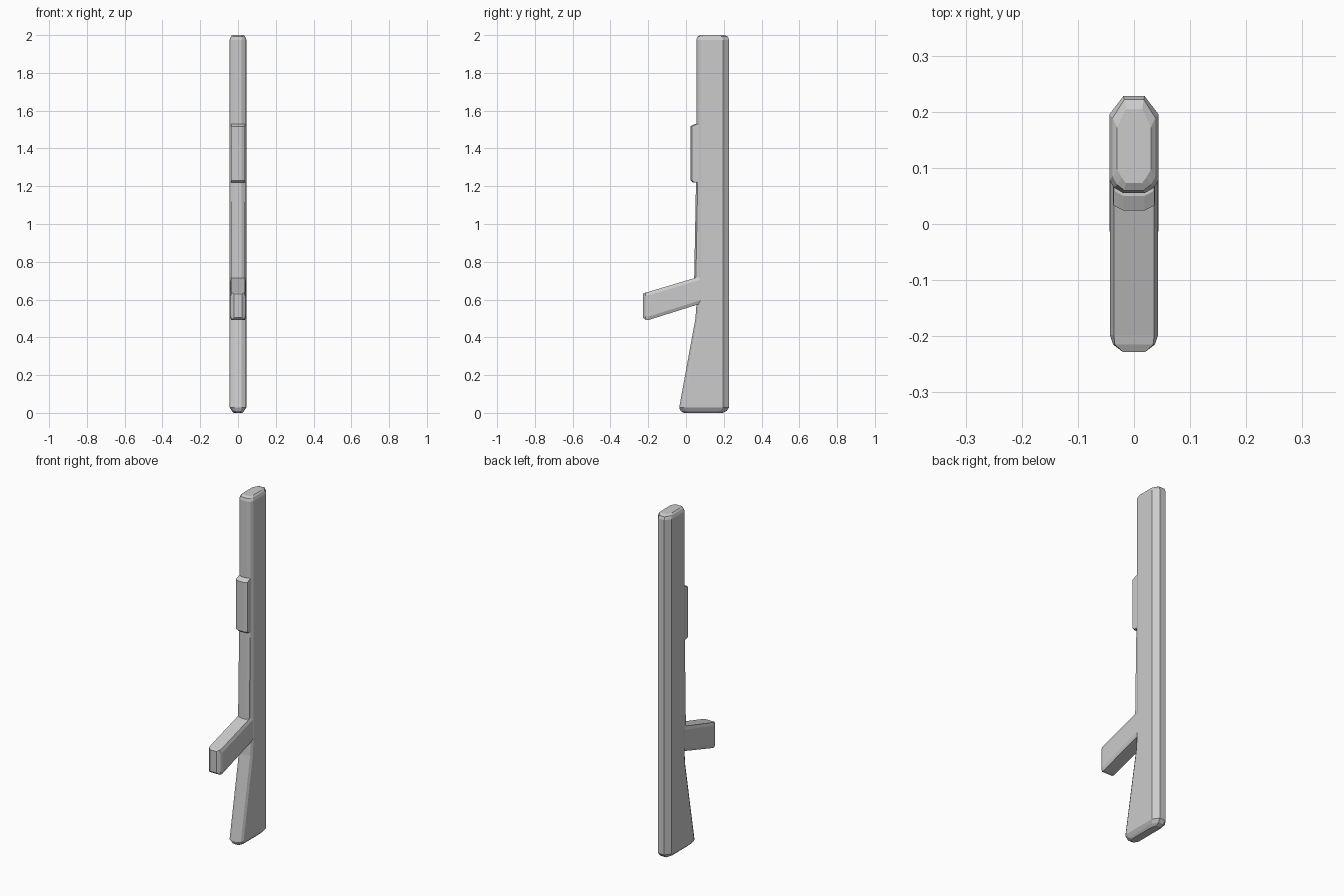
import bpy
import bmesh

if "Cube" in bpy.data.objects:
    bpy.data.objects.remove(bpy.data.objects["Cube"])


def loft(name, rings):
    """Skin a closed, capped, flat-shaded solid through rings of points."""
    bm = bmesh.new()
    loops = [[bm.verts.new(p) for p in ring] for ring in rings]
    for a, b in zip(loops, loops[1:]):
        n = len(a)
        for i in range(n):
            j = (i + 1) % n
            bm.faces.new((a[i], a[j], b[j], b[i]))
    bm.faces.new(loops[0])
    bm.faces.new(loops[-1])
    bmesh.ops.recalc_face_normals(bm, faces=bm.faces[:])
    mesh = bpy.data.meshes.new(name)
    bm.to_mesh(mesh)
    bm.free()
    obj = bpy.data.objects.new(name, mesh)
    bpy.context.collection.objects.link(obj)
    return obj


def mirrored(half):
    """Close a half section (x > 0) by mirroring it over x = 0."""
    return half + [(-x, v) for x, v in reversed(half)]


def body_ring(z, front, back=0.228, inset=0.0):
    half = [(0.019 - inset * 0.3, front), (0.036 - inset, front + 0.010),
            (0.044 - inset, front + 0.024), (0.044 - inset, back - 0.033),
            (0.019 - inset * 0.3, back)]
    return [(x, y, z) for x, y in mirrored(half)]


def grip_ring(y, low, high, edge, side):
    half = [(edge, low), (side, low + 0.018), (side, high - 0.018), (edge, high)]
    return [(x, y, z) for x, z in mirrored(half)]


def strip_ring(z, front, inner, outer, back=0.10):
    half = [(inner, front), (outer, front + 0.009), (outer, back)]
    return [(x, y, z) for x, y in mirrored(half)]


# Long body with flared lower end
loft("body_and_stock", [
    body_ring(0.0, -0.012, 0.195, 0.022),
    body_ring(0.010, -0.028, 0.215, 0.012),
    body_ring(0.028, -0.036),
    body_ring(0.50, 0.050),
    body_ring(0.57, 0.055),
    body_ring(1.975, 0.055),
    body_ring(1.992, 0.060, 0.222, 0.006),
    body_ring(2.0, 0.073, 0.205, 0.014),
])

# Slanted hand grip
loft("hand_grip", [
    grip_ring(0.10, 0.585, 0.73, 0.036, 0.043),
    grip_ring(0.05, 0.570, 0.715, 0.036, 0.043),
    grip_ring(-0.198, 0.492, 0.641, 0.036, 0.043),
    grip_ring(-0.215, 0.493, 0.637, 0.034, 0.037),
    grip_ring(-0.228, 0.505, 0.630, 0.020, 0.020),
])

# Slim strip between grip and fore block
loft("front_strip", [
    strip_ring(0.69, 0.043, 0.019, 0.036),
    strip_ring(1.23, 0.053, 0.019, 0.036),
])

# Raised fore block
loft("fore_block", [
    strip_ring(1.220, 0.036, 0.019, 0.036),
    strip_ring(1.230, 0.024, 0.019, 0.037),
    strip_ring(1.517, 0.024, 0.019, 0.037),
    strip_ring(1.530, 0.050, 0.019, 0.036),
])
